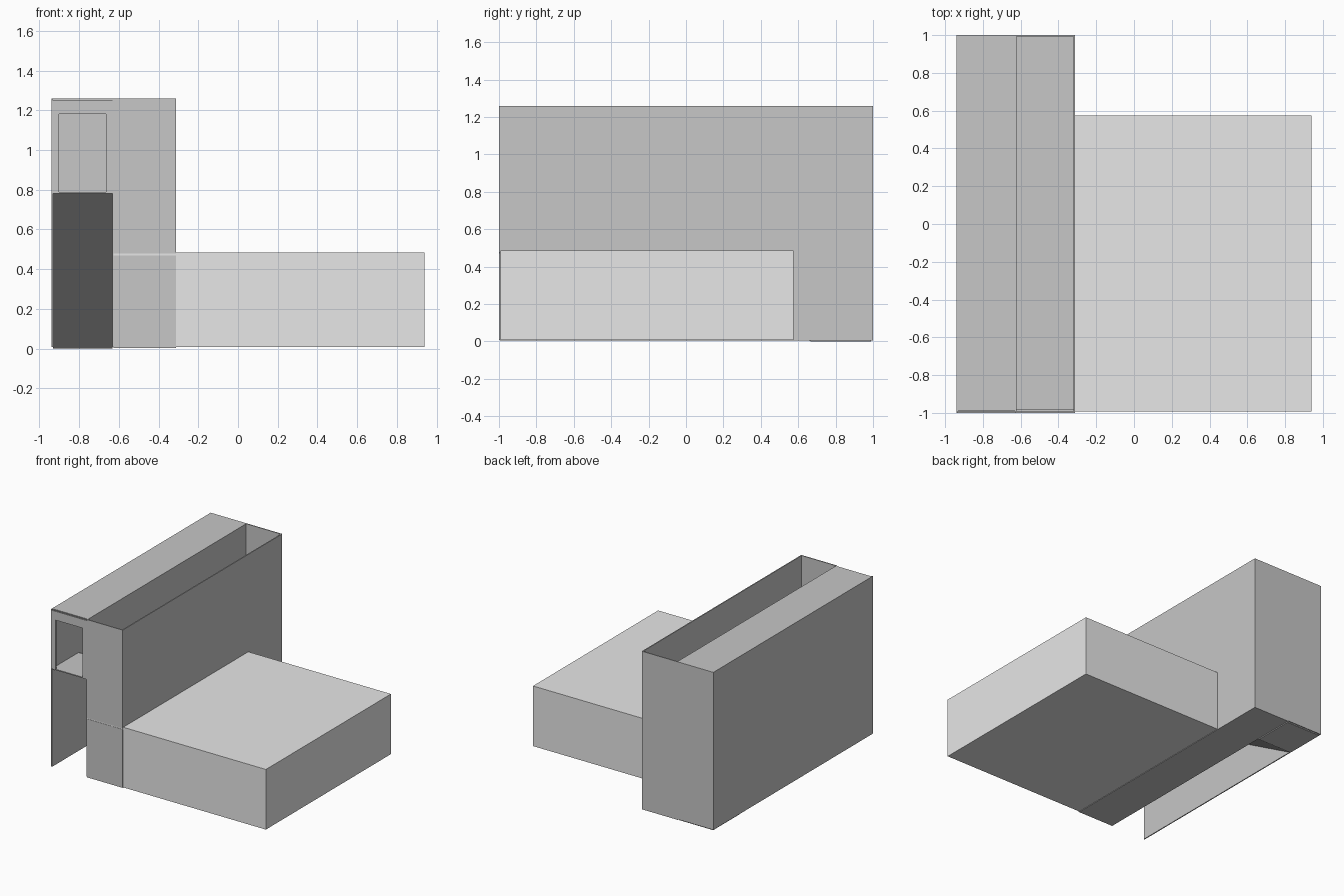
import bpy, bmesh

if "Cube" in bpy.data.objects:
    bpy.data.objects.remove(bpy.data.objects["Cube"])

T = 0.008  # sheet thickness


def material(name, v):
    m = bpy.data.materials.new(name)
    m.diffuse_color = (v, v, v, 1)
    m.use_nodes = True
    m.node_tree.nodes["Principled BSDF"].inputs["Base Color"].default_value = m.diffuse_color
    return m


GREY = material("mid_grey", 0.57)
LIGHT = material("light_grey", 0.8)


def finish(name, bm, mat):
    bmesh.ops.recalc_face_normals(bm, faces=bm.faces)
    me = bpy.data.meshes.new(name)
    bm.to_mesh(me)
    bm.free()
    me.materials.append(mat)
    ob = bpy.data.objects.new(name, me)
    bpy.context.collection.objects.link(ob)
    return ob


def box(name, x, y, z, mat=GREY):
    bm = bmesh.new()
    bmesh.ops.create_cube(bm, size=1)
    for v in bm.verts:
        v.co = [r[0] if c < 0 else r[1] for c, r in zip(v.co, (x, y, z))]
    return finish(name, bm, mat)


def profile_x(name, pts, x0, x1, mat=GREY):
    """Closed (y, z) outline extruded along x."""
    bm = bmesh.new()
    f = bm.faces.new([bm.verts.new((x0, y, z)) for y, z in pts])
    g = bmesh.ops.extrude_face_region(bm, geom=[f])["geom"]
    bmesh.ops.translate(bm, vec=(x1 - x0, 0, 0),
                        verts=[e for e in g if isinstance(e, bmesh.types.BMVert)])
    return finish(name, bm, mat)


XL, XM, XR, XE = -0.94, -0.627, -0.312, 0.94
B, TOP, LANDING, CEIL = 0.008, 1.258, 0.788, 0.475

# Long upright walls of the two lanes
box("outer_wall", (XL, XL + T), (-1, 1), (B, TOP))
box("middle_wall", (XM - T / 2, XM + T / 2), (-0.995, 0.667), (B, LANDING))
box("middle_wall_upper", (XM - T / 2, XM + T / 2), (-0.995, 1 - T), (LANDING, TOP))
box("inner_wall", (XR - T, XR), (-0.995, 1), (B, TOP))
box("back_wall", (XL + T, XR - T), (1 - T, 1), (B, TOP))

# Ramp lane: lower landing, slope, upper landing
line = [(0.99, 0.0), (0.667, 0.0), (-0.667, LANDING - T), (-0.995, LANDING - T)]
profile_x("ramp", line + [(y, z + T) for y, z in reversed(line)], XL + T, XM - T / 2)

# Roof and door frame over the upper landing
box("ramp_roof", (XL + T, XM - T / 2), (-0.99, 1 - T), (TOP - T, TOP))
box("door_jamb_left", (XL + T, -0.90), (-1, -1 + T), (LANDING, TOP - T))
box("door_jamb_right", (-0.664, XM), (-1, -1 + T), (LANDING, TOP - T))
box("door_lintel", (-0.90, -0.664), (-1, -1 + T), (1.18, TOP - T))

# Corridor lane: floor, ceiling and front panels with a pale joint
box("corridor_floor", (XM, XR), (-0.995, 1), (B - T / 2, B + T / 2))
box("corridor_ceiling", (XM, XR - T), (-0.985, 1 - T), (CEIL - T, CEIL))
box("corridor_front_lower", (XM, XR), (-1, -1 + T), (B, 0.47))
box("corridor_front_upper", (XM, XR), (-1, -1 + T), (0.479, TOP))
box("corridor_joint", (XM, XR), (-0.998, -0.992), (0.47, 0.479), LIGHT)

# Low hall beside the corridor
box("hall", (XR, XE), (-0.993, 0.575), (B, 0.485), LIGHT)
